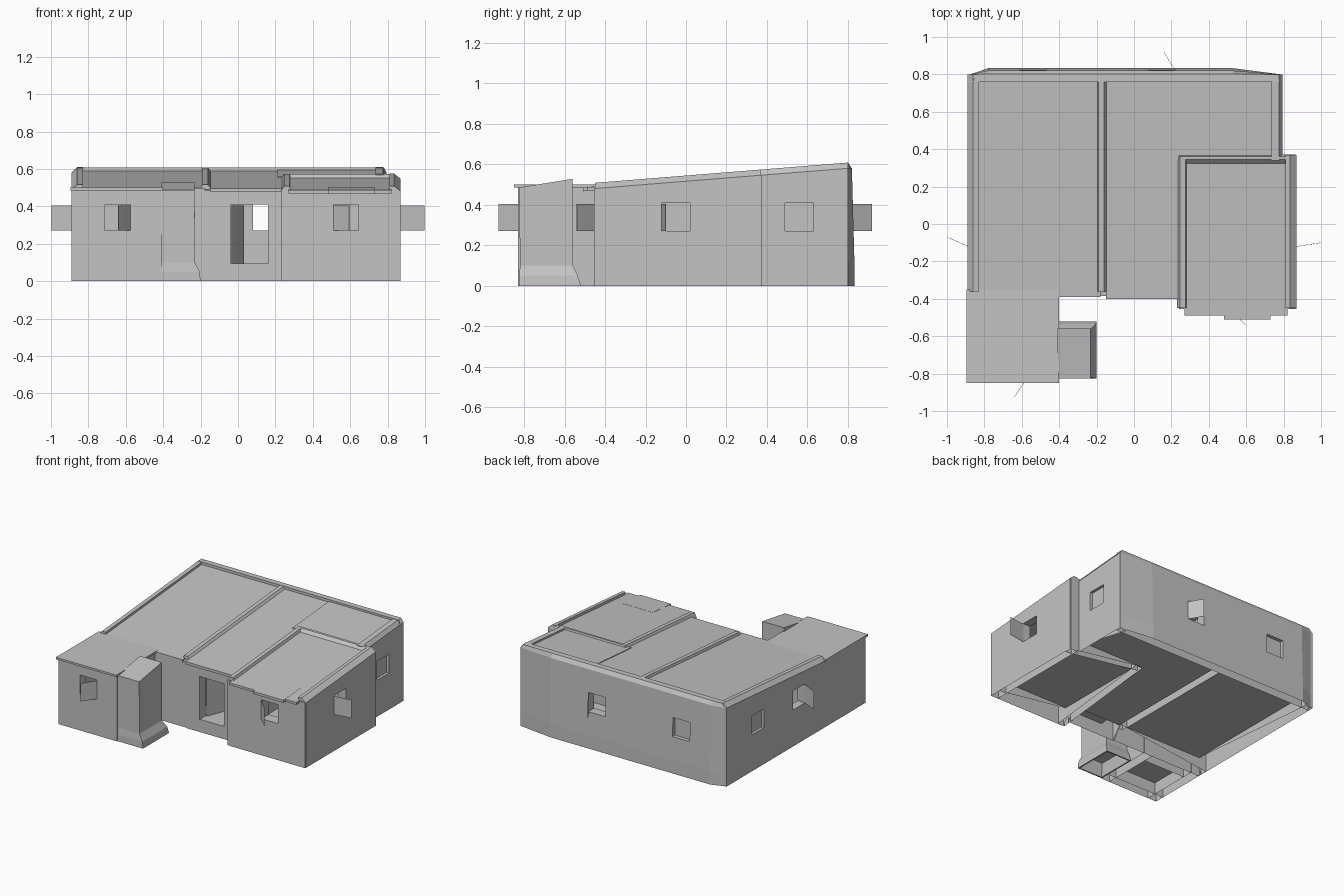
import bpy, bmesh
from mathutils import Vector

if "Cube" in bpy.data.objects:
    bpy.data.objects.remove(bpy.data.objects["Cube"], do_unlink=True)

plaster = bpy.data.materials.new("grey_plaster")
plaster.use_nodes = True
GREY = (0.55, 0.55, 0.55, 1)
plaster.diffuse_color = GREY
plaster.node_tree.nodes["Principled BSDF"].inputs["Base Color"].default_value = GREY

FLOOR = 0.09


def parapet_z(y):
    return 0.545 + 0.08 * y


def roof_z(y):
    return parapet_z(y) - 0.017


def base_z(x, y):
    """Outer skin reaches the ground, inner skin stops at the floor."""
    outside = x < -0.88 or x > 0.79 and y > 0.3 or x > 0.86 or y > 0.79 or y < -0.375
    return 0 if outside else FLOOR


def loft(name, rings):
    """Skin a stack of point rings and cap both ends."""
    bm = bmesh.new()
    layers = [[bm.verts.new(p) for p in ring] for ring in rings]
    n = len(layers[0])
    for a, b in zip(layers, layers[1:]):
        for i in range(n):
            j = (i + 1) % n
            bm.faces.new((a[i], a[j], b[j], b[i]))
    bm.faces.new(layers[0])
    bm.faces.new(layers[-1])
    bmesh.ops.recalc_face_normals(bm, faces=bm.faces)
    mesh = bpy.data.meshes.new(name)
    bm.to_mesh(mesh)
    bm.free()
    mesh.materials.append(plaster)
    obj = bpy.data.objects.new(name, mesh)
    bpy.context.collection.objects.link(obj)
    return obj


def rect(x0, x1, y0, y1, z):
    """Rectangle ring; z is a height or a function of y."""
    h = z if callable(z) else (lambda y: z)
    return [(x, y, h(y)) for x, y in ((x0, y0), (x1, y0), (x1, y1), (x0, y1))]


def box(name, x0, x1, y0, y1, z0, z1):
    return loft(name, [rect(x0, x1, y0, y1, z0), rect(x0, x1, y0, y1, z1)])


def footing(ring):
    return [(x, y, base_z(x, y)) for x, y, z in ring]


walls = []


def wall(name, rings):
    obj = loft(name, [footing(rings[0])] + rings)
    walls.append(obj)
    return obj


def parapet_wall(name, x0, x1, y0, y1, left=0, right=0, front=0, back=0):
    """Wall rising above the roof, chamfered on the chosen sides."""
    return wall(name, [rect(x0, x1, y0, y1, lambda y: parapet_z(y) - 0.028),
                       rect(x0 + left, x1 - right, y0 + front, y1 - back, parapet_z)])


def low_wall(name, x0, x1, y0, y1, top=lambda y: roof_z(y) - 0.01):
    return wall(name, [rect(x0, x1, y0, y1, top)])


def cut(target, x0, x1, y0, y1, z0=0.27, z1=0.41):
    """Cut a window or door opening into a wall."""
    cutter = box(target.name + "_opening", x0, x1, y0, y1, z0, z1)
    cutter.hide_render = True
    mod = target.modifiers.new("opening", 'BOOLEAN')
    mod.operation = 'DIFFERENCE'
    mod.solver = 'EXACT'
    mod.object = cutter
    bpy.context.view_layer.update()
    mesh = bpy.data.meshes.new_from_object(
        target.evaluated_get(bpy.context.evaluated_depsgraph_get()))
    target.modifiers.clear()
    target.data = mesh
    bpy.data.objects.remove(cutter, do_unlink=True)


def open_base(obj):
    """Remove the underside so the wall is hollow from below."""
    bm = bmesh.new()
    bm.from_mesh(obj.data)
    under = [f for f in bm.faces
             if f.normal.z < -0.3 and f.calc_center_median().z < FLOOR + 0.01]
    bmesh.ops.delete(bm, geom=under, context='FACES')
    bm.to_mesh(obj.data)
    bm.free()


def leaf(name, hinge, tip, z0=0.27, z1=0.405):
    """Thin open shutter or door standing between two plan points."""
    a, b = Vector(hinge), Vector(tip)
    side = (b - a).orthogonal().normalized() * 0.001
    plan = (a - side, b - side, b + side, a + side)
    loft(name, [[(p.x, p.y, z) for p in plan] for z in (z0, z1)])


# Outer side walls
left_wall = parapet_wall("left_wall", -0.89, -0.83, -0.36, 0.8, left=0.03)
cut(left_wall, -1, -0.8, -0.12, 0.02)
cut(left_wall, -1, -0.87, 0.36, 0.5)
back_right_wall = parapet_wall("back_right_wall", 0.735, 0.795, 0.34, 0.8, right=0.02)
cut(back_right_wall, 0.775, 1, 0.49, 0.63)

# Back wall with trimmed corners, leaning in towards the top
def back_ring(bulge, top, trim=0.0):
    pts = ((-0.89 + trim, 0.76), (0.795 - trim / 2, 0.76), (0.785 - trim / 2, 0.8),
           (0.53, 0.8 + bulge), (-0.78, 0.8 + bulge), (-0.875 + trim, 0.8))
    return [(x, y, top) for x, y in pts]

back_wall = wall("back_wall", [back_ring(0.033, 0.1), back_ring(0.02, 0.58),
                               back_ring(0.002, 0.608, 0.03)])
cut(back_wall, 0.08, 0.22, 0.7, 1)
cut(back_wall, -0.61, -0.47, 0.8, 1)

# Partition and front walls of the main block
parapet_wall("partition_wall", -0.2, -0.14, -0.36, 0.78, left=0.01, right=0.02)
low_wall("left_room_front_wall", -0.89, -0.14, -0.385, -0.31)
hall_front = low_wall("hall_front_wall", -0.15, 0.25, -0.39, -0.32)
cut(hall_front, -0.04, 0.16, -0.5, -0.2, FLOOR + 0.004, 0.41)
leaf("door_leaf", (-0.035, -0.32), (0.03, -0.15), FLOOR, 0.405)

# Right room
side_wall = parapet_wall("right_room_outer_wall", 0.81, 0.87, -0.45, 0.37, right=0.035)
cut(side_wall, 0.75, 1, -0.12, 0.02)
parapet_wall("right_room_inner_wall", 0.23, 0.285, -0.45, 0.36, left=0.015, right=0.01)
parapet_wall("right_room_back_wall", 0.235, 0.865, 0.315, 0.372,
             left=0.01, right=0.03, front=0.03, back=0.01)
room_front = low_wall("right_room_front_wall", 0.24, 0.868, -0.455, -0.37)
cut(room_front, 0.51, 0.645, -0.6, -0.3)

# Roofs between the parapets
roofs = (("left_room_roof", -0.84, -0.18, -0.39, 0.78, 0),
         ("hall_roof", -0.15, 0.24, -0.4, 0.78, 0),
         ("back_room_roof", 0.21, 0.755, 0.34, 0.78, 0.005),
         ("right_room_roof", 0.27, 0.82, -0.49, 0.34, -0.002),
         ("right_room_eave", 0.48, 0.73, -0.51, -0.3, -0.001))
for name, x0, x1, y0, y1, lift in roofs:
    box(name, x0, x1, y0, y1, lambda y: roof_z(y) - 0.02, lambda y: roof_z(y) + lift)

# Raised floors
floors = (("left_room_floor", -0.83, -0.2, -0.31, 0.76),
          ("hall_floor", -0.14, 0.23, -0.32, 0.76),
          ("back_room_floor", 0.23, 0.735, 0.372, 0.76),
          ("right_room_floor", 0.285, 0.81, -0.37, 0.315),
          ("annex_floor", -0.82, -0.48, -0.76, -0.46))
for name, x0, x1, y0, y1 in floors:
    box(name, x0, x1, y0, y1, FLOOR - 0.003, FLOOR)

# Front annex with a flat roof
annex_front = low_wall("annex_front_wall", -0.89, -0.41, -0.83, -0.76, 0.49)
cut(annex_front, -0.71, -0.575, -1, -0.7)
low_wall("annex_left_wall", -0.89, -0.82, -0.83, -0.38, 0.49)
low_wall("annex_right_wall", -0.48, -0.41, -0.83, -0.38, 0.49)
low_wall("annex_back_wall", -0.82, -0.48, -0.46, -0.385, 0.49)
box("annex_roof", -0.895, -0.4, -0.85, -0.35, 0.485, 0.5)

# Hollow stove stack on a flared foot
stack_top = lambda y: 0.487 + (y + 0.82) * 0.16
loft("stove_stack", [rect(-0.385, -0.255, -0.79, -0.59, FLOOR),
                     rect(-0.4, -0.21, -0.815, -0.53, 0),
                     rect(-0.41, -0.2, -0.825, -0.52, 0),
                     rect(-0.41, -0.205, -0.825, -0.535, 0.05),
                     rect(-0.41, -0.23, -0.82, -0.56, 0.1),
                     rect(-0.41, -0.232, -0.825, -0.56, stack_top)])

# Open shutters
leaf("annex_shutter", (-0.575, -0.83), (-0.64, -0.925))
leaf("right_room_shutter", (0.51, -0.455), (0.595, -0.54))
leaf("right_side_shutter", (0.868, -0.12), (0.998, -0.1))
leaf("left_side_shutter", (-0.888, -0.12), (-0.998, -0.07))
leaf("back_shutter", (0.22, 0.82), (0.16, 0.92))

for obj in walls:
    open_base(obj)
